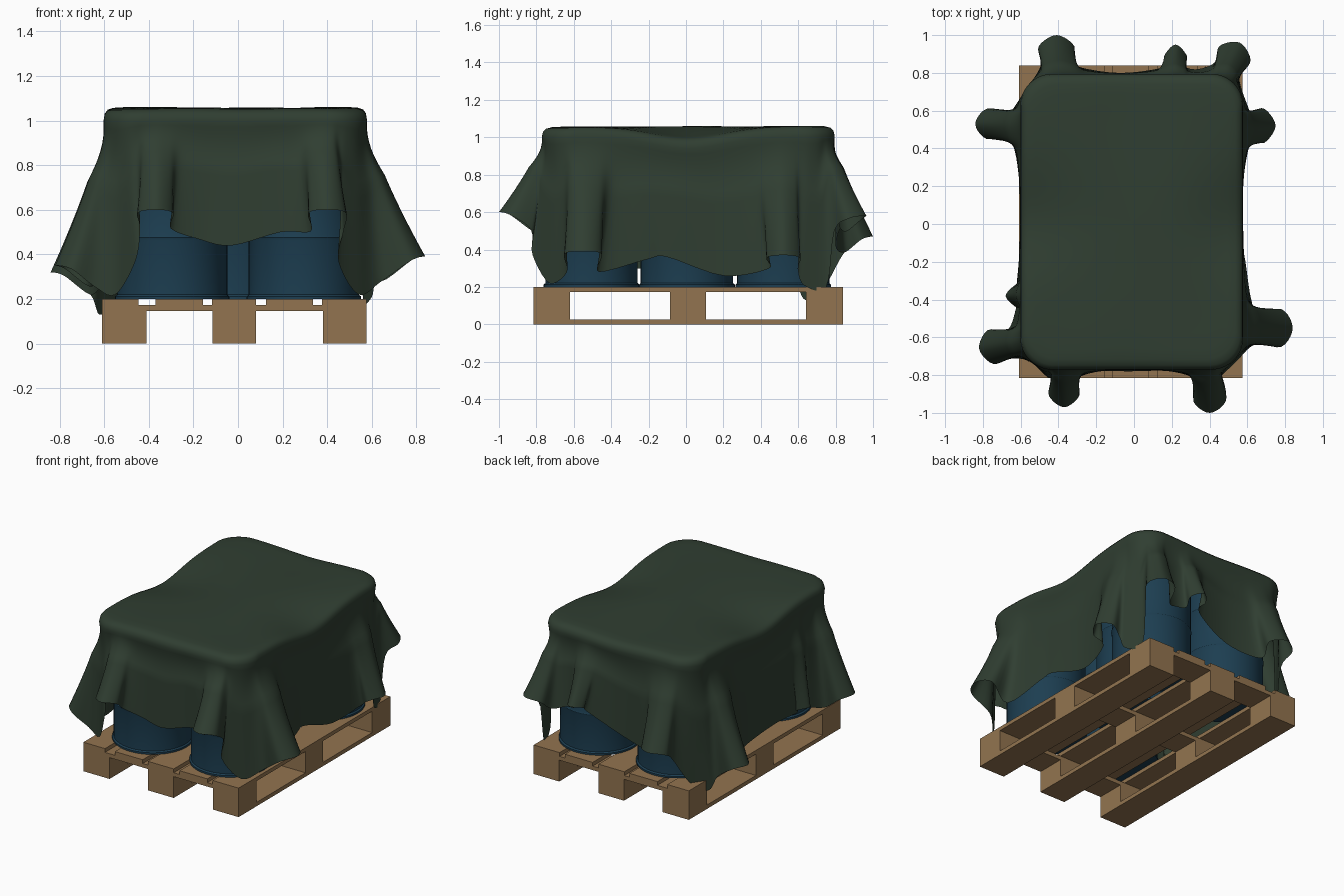
import bpy, bmesh, math
from mathutils import Vector

cube = bpy.data.objects.get("Cube")
if cube:
    bpy.data.objects.remove(cube, do_unlink=True)


def material(name, colour):
    mat = bpy.data.materials.new(name)
    mat.use_nodes = True
    mat.diffuse_color = (*colour, 1)
    mat.node_tree.nodes["Principled BSDF"].inputs["Base Color"].default_value = (*colour, 1)
    return mat


WOOD = material("pallet wood", (0.29, 0.175, 0.08))
BLUE = material("barrel blue", (0.012, 0.048, 0.082))
GREEN = material("tarp green", (0.029, 0.048, 0.031))


def make_object(name, bm, mat):
    bmesh.ops.recalc_face_normals(bm, faces=bm.faces)
    mesh = bpy.data.meshes.new(name)
    bm.to_mesh(mesh)
    bm.free()
    mesh.materials.append(mat)
    obj = bpy.data.objects.new(name, mesh)
    bpy.context.collection.objects.link(obj)
    return obj


def box(name, xs, ys, zs):
    bm = bmesh.new()
    bmesh.ops.create_cube(bm, size=1)
    for v in bm.verts:
        v.co = [lo + (hi - lo) * (c + 0.5) for c, (lo, hi) in zip(v.co, (xs, ys, zs))]
    return make_object(name, bm, WOOD)


def bridge(bm, a, b):
    n = len(a)
    for i in range(n):
        j = (i + 1) % n
        bm.faces.new((a[i], a[j], b[j], b[i]))


# Pallet: bottom runners, blocks, cross boards and deck boards
ENDS = (-0.815, 0.84)
RUNNERS = ((-0.61, -0.41), (-0.115, 0.08), (0.38, 0.575))
ROWS = ((-0.815, -0.62), (-0.085, 0.108), (0.642, 0.84))
DECK = ((-0.61, -0.445), (-0.37, -0.157), (-0.117, 0.08), (0.125, 0.336), (0.377, 0.575))
for xs in RUNNERS:
    box("pallet_runner", xs, ENDS, (0, 0.027))
    for ys in ROWS:
        box("pallet_block", xs, ys, (0.027, 0.147))
for ys in ROWS:
    box("pallet_cross_board", (-0.61, 0.575), ys, (0.147, 0.174))
for xs in DECK:
    box("pallet_deck_board", xs, ENDS, (0.174, 0.2))


# Barrels: four at the corners and one in the middle
def barrel(x, y):
    body, rim = 0.247, 0.256
    profile = [(rim, 0.2), (rim, 0.212), (body, 0.22)]
    for z in (0.475, 0.76):
        profile += [(body, z - 0.012), (body + 0.004, z), (body, z + 0.012)]
    profile += [(body, 1.01), (body + 0.004, 1.015), (body + 0.004, 1.03), (0.235, 1.03), (0.23, 1.015)]
    bm = bmesh.new()
    rings = []
    for r, z in profile:
        angles = [math.tau * i / 48 for i in range(48)]
        rings.append([bm.verts.new((x + r * math.cos(a), y + r * math.sin(a), z)) for a in angles])
    for a, b in zip(rings, rings[1:]):
        bridge(bm, a, b)
    bm.faces.new(rings[0])
    bm.faces.new(rings[-1])
    obj = make_object("barrel", bm, BLUE)
    bpy.ops.object.select_all(action="DESELECT")
    obj.select_set(True)
    bpy.context.view_layer.objects.active = obj
    bpy.ops.object.shade_smooth_by_angle(angle=math.radians(30))


for x in (-0.295, 0.295):
    for y in (-0.505, 0.52):
        barrel(x, y)
barrel(-0.01, 0.005)

# Tarp: rounded top outline, falling to a hem with flared folds
CENTRE = Vector((-0.012, 0.012))
HALF = Vector((0.59, 0.783))
ROUND = 0.17


def rim_point(p):
    """Nearest point on the top outline, and its outward normal."""
    q = Vector((p[0], p[1])) - CENTRE
    core = Vector([max(-h + ROUND, min(h - ROUND, c)) for c, h in zip(q, HALF)])
    n = (q - core).normalized()
    return CENTRE + core + n * ROUND, n


# Three numbers: hem point.  Four numbers: tip of a fold and its width.
HEM = [
    (-0.03, -0.78, 0.44), (0.19, -0.78, 0.5),
    (0.4, -1.0, 0.6, 0.17), (0.45, -0.82, 0.37), (0.54, -0.73, 0.22), (0.84, -0.55, 0.39, 0.2),
    (0.59, -0.2, 0.35), (0.58, -0.1, 0.36), (0.575, 0.2, 0.26),
    (0.75, 0.52, 0.37, 0.18), (0.6, 0.63, 0.21), (0.56, 0.75, 0.2), (0.56, 0.96, 0.58, 0.18),
    (0.34, 0.82, 0.52), (0.22, 0.95, 0.6, 0.12), (-0.08, 0.8, 0.42),
    (-0.41, 1.0, 0.47, 0.19), (-0.55, 0.74, 0.2), (-0.62, 0.64, 0.13), (-0.84, 0.53, 0.32, 0.16),
    (-0.61, 0.25, 0.27), (-0.605, -0.1, 0.3),
    (-0.68, -0.38, 0.33, 0.13), (-0.82, -0.66, 0.35, 0.18), (-0.55, -0.73, 0.22),
    (-0.46, -0.81, 0.37), (-0.37, -0.97, 0.6, 0.16), (-0.18, -0.78, 0.47),
]


def fold(x, y, z, width):
    tip = Vector((x, y))
    base, _ = rim_point(tip)
    out = (tip - base).normalized()
    side = Vector((-out.y, out.x)) * width
    foot, shoulder = base.lerp(tip, 0.25), tip - out * 0.06
    low = z - 0.42 * (tip - base).length
    path = [(foot - side * 0.43, low), (shoulder - side * 0.5, z - 0.015), (tip, z),
            (shoulder + side * 0.5, z - 0.015), (foot + side * 0.43, low)]
    return [Vector((p.x, p.y, h)) for p, h in path]


def smooth_loop(keys, steps=5):
    n, result = len(keys), []
    for i in range(n):
        a, b, c, d = (keys[(i + k) % n] for k in (-1, 0, 1, 2))
        for s in range(steps):
            t = s / steps
            result.append(0.5 * (2 * b + (c - a) * t + (2 * a - 5 * b + 4 * c - d) * t ** 2
                                 + (3 * b - a - 3 * c + d) * t ** 3))
    return result


def spread_on_rim(points, passes=110):
    """Even out the spacing along the outline, so folds fan out of the edge."""
    n = len(points)
    for _ in range(passes):
        points = [rim_point((points[i - 1] + points[i] * 2 + points[(i + 1) % n]) / 4)[0]
                  for i in range(n)]
    return [rim_point(p) for p in points]


def top_height(x, y):
    side_sag = 0.06 * math.exp(-((abs(x) - 0.6) / 0.25) ** 2 - (y / 0.27) ** 2)
    end_sag = 0.008 * math.exp(-(x / 0.2) ** 2 - ((abs(y) - 0.75) / 0.3) ** 2)
    ripple = 0.004 * math.sin(7 * x + 2 * y) * math.cos(5 * y - x)
    return 1.058 - side_sag - end_sag + ripple


keys = []
for entry in HEM:
    keys += fold(*entry) if len(entry) == 4 else [Vector(entry)]
hem = smooth_loop(keys)
rims = spread_on_rim([rim_point(p)[0] for p in hem])

bm = bmesh.new()
rings = []
# Top, from the middle outwards and over the rounded edge
for scale, drop in ((0.15, 0), (0.3, 0), (0.45, 0), (0.6, 0), (0.75, 0), (0.86, 0),
                    (0.93, 0.002), (0.97, 0.01), (0.992, 0.027), (1, 0.055)):
    ring = []
    for p, n in rims:
        q = CENTRE + (p - CENTRE) * scale
        ring.append(bm.verts.new((q.x, q.y, top_height(*q) - drop)))
    rings.append(ring)
# Skirt, from the rounded edge down to the hem
ROWS_DOWN = 20
for row in range(1, ROWS_DOWN + 1):
    v = row / ROWS_DOWN
    ring = []
    for (p, n), h in zip(rims, hem):
        pinch = 0.015 * math.sin(math.pi * min(1, v * 2.5))
        q = p.lerp(h.xy, v ** 1.3) - n * pinch
        z = top_height(*p) - 0.055
        ring.append(bm.verts.new((q.x, q.y, z + (h.z - z) * v)))
    rings.append(ring)
for a, b in zip(rings, rings[1:]):
    bridge(bm, a, b)
pole = bm.verts.new((CENTRE.x, CENTRE.y, top_height(*CENTRE)))
for i, v in enumerate(rings[0]):
    bm.faces.new((pole, v, rings[0][(i + 1) % len(rings[0])]))
tarp = make_object("tarp", bm, GREEN)
tarp.data.shade_smooth()
